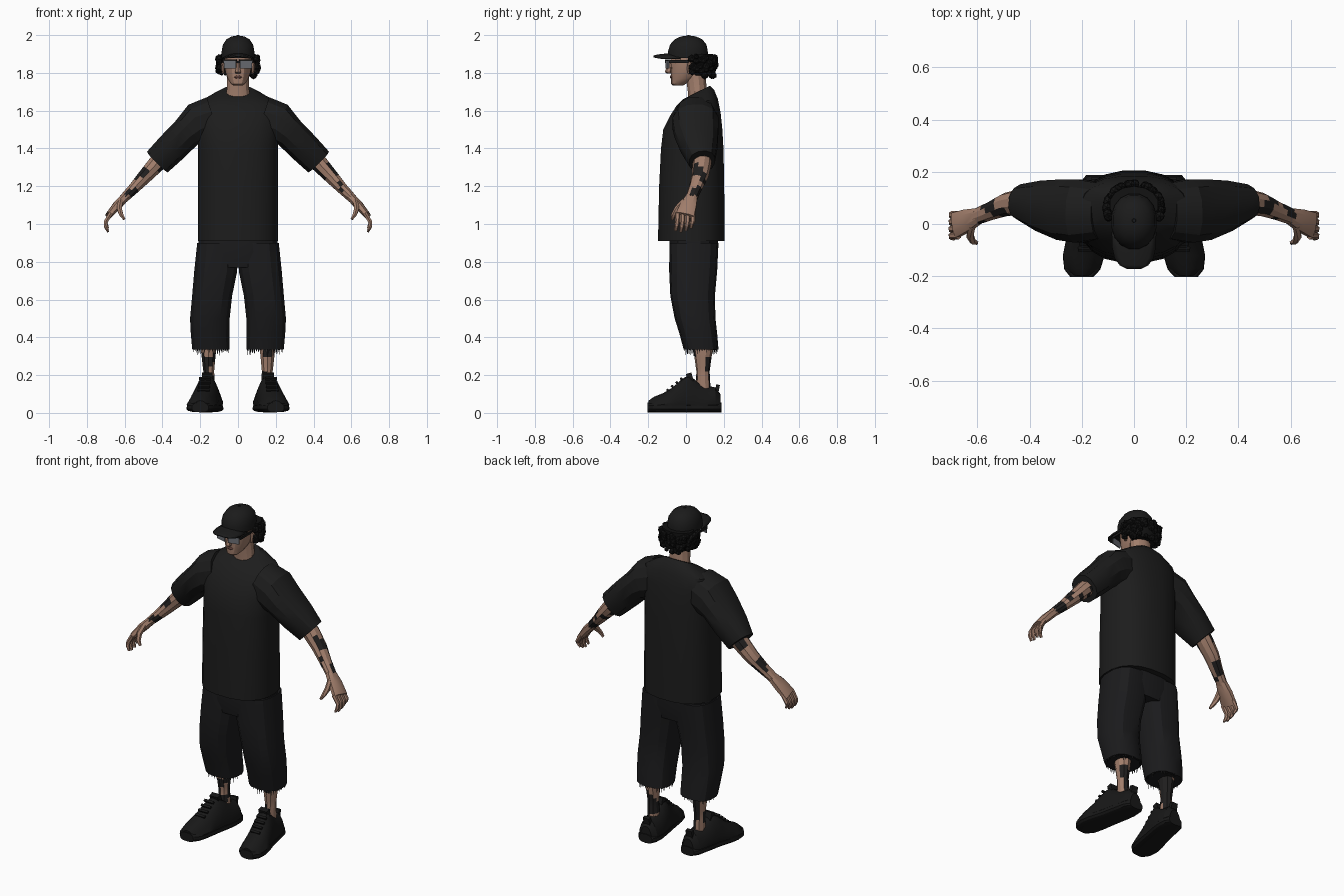
import bpy, bmesh, math, random
from mathutils import Vector, noise

random.seed(4)
if "Cube" in bpy.data.objects:
    bpy.data.objects.remove(bpy.data.objects["Cube"])
parts = []


def material(name, r, g, b):
    m = bpy.data.materials.new(name)
    m.use_nodes = True
    m.diffuse_color = (r, g, b, 1)
    node = m.node_tree.nodes["Principled BSDF"]
    node.inputs["Base Color"].default_value = (r, g, b, 1)
    node.inputs["Roughness"].default_value = 0.9
    return m


SKIN = material("skin", .36, .21, .15)
INK = material("tattoo ink", .014, .013, .013)
SHIRT = material("shirt black", .012, .012, .012)
SHORTS = material("shorts black", .011, .011, .012)
SHOE = material("shoe black", .009, .009, .009)
HAIR = material("hair black", .006, .006, .006)
CAP = material("cap black", .011, .011, .011)
LENS = material("lens grey", .15, .16, .18)
THREAD = material("frayed thread", .06, .06, .06)
LIP = material("lip", .24, .11, .09)


def finish(name, bm, mats, rule=None):
    bmesh.ops.recalc_face_normals(bm, faces=bm.faces[:])
    if rule:
        for f in bm.faces:
            f.material_index = int(rule(f.calc_center_median()))
    me = bpy.data.meshes.new(name)
    bm.to_mesh(me)
    bm.free()
    for m in mats:
        me.materials.append(m)
    ob = bpy.data.objects.new(name, me)
    bpy.context.collection.objects.link(ob)
    parts.append(ob)
    return ob


def loft(name, rings, mats, n=12, power=2, taper=0, rule=None):
    """Skin rings of (centre, half axis A, half axis B) with superellipse outlines."""
    bm = bmesh.new()
    loops = []
    for c, a, b in rings:
        loop = []
        for k in range(n):
            t = 2 * math.pi * (k + .5) / n
            u, v = [math.copysign(abs(w) ** (2 / power), w) for w in (math.cos(t), math.sin(t))]
            loop.append(bm.verts.new(c + a * u * (1 - taper * v) + b * v))
        loops.append(loop)
    for p, q in zip(loops, loops[1:]):
        for k in range(n):
            bm.faces.new((p[k], p[k - 1], q[k - 1], q[k]))
    bm.faces.new(loops[0])
    bm.faces.new(loops[-1])
    return finish(name, bm, mats, rule)


def stack(name, rows, mats, s=1, **kw):
    """Level rings: x, y, z, half width, half depth, optional slope along y."""
    rings = [(Vector((s * r[0], r[1], r[2])), Vector((r[3], 0, 0)),
              Vector((0, r[4], r[4] * (r[5] if len(r) > 5 else 0)))) for r in rows]
    return loft(name, rings, mats, **kw)


def tube(name, rows, mats, s=1, steps=1, **kw):
    """Limb along a path: x, y, z, half thickness, half depth."""
    fine = [[p + (q - p) * i / steps for p, q in zip(a, b)]
            for a, b in zip(rows, rows[1:]) for i in range(steps)] + [rows[-1]]
    pts = [Vector((s * r[0], r[1], r[2])) for r in fine]
    rings = []
    for i, r in enumerate(fine):
        t = (pts[min(i + 1, len(pts) - 1)] - pts[max(i - 1, 0)]).normalized()
        b = Vector((0, 1, 0))
        b = (b - t * b.dot(t)).normalized()
        rings.append((pts[i], b.cross(t) * r[3], b * r[4]))
    return loft(name, rings, mats, **kw)


def box(name, centre, size, mats, rot=(0, 0, 0)):
    bm = bmesh.new()
    bmesh.ops.create_cube(bm, size=1)
    bmesh.ops.scale(bm, vec=size, verts=bm.verts)
    ob = finish(name, bm, mats)
    ob.location, ob.rotation_euler = centre, rot
    return ob


def ink(limit):
    return lambda c: noise.noise(Vector((c.x * 19, c.y * 19, c.z * 14))) > limit


# Shirt body with a sloped collar
stack("shirt_body", [(0, .028, .91, .215, .178), (0, .03, 1.2, .214, .174), (0, .033, 1.4, .213, .167),
                     (0, .036, 1.5, .22, .158), (0, .05, 1.58, .222, .135, .05), (0, .06, 1.645, .205, .11, .15),
                     (0, .067, 1.685, .13, .083, .3), (0, .068, 1.703, .085, .06, .5)],
      [SHIRT], n=20, power=2.4)

# Shorts seat
stack("shorts_seat", [(0, .042, .93, .21, .13), (0, .04, .85, .215, .13), (0, .04, .77, .2, .115)],
      [SHORTS], n=16, power=2.5)

for side, s in (("left", 1), ("right", -1)):
    # Sleeve, arm and hand
    tube(side + "_sleeve", [(.13, .05, 1.56, .12, .11), (.21, .05, 1.535, .113, .125), (.27, .055, 1.485, .088, .12),
                            (.35, .07, 1.405, .086, .1), (.425, .085, 1.33, .08, .07)], [SHIRT], s, n=12, power=2.3)
    tube(side + "_arm", [(.36, .085, 1.39, .05, .05), (.43, .085, 1.32, .048, .05), (.49, .075, 1.255, .04, .045),
                         (.55, .05, 1.19, .031, .036), (.605, .028, 1.135, .025, .032)],
         [SKIN, INK], s, steps=3, n=10, rule=ink(.12))
    tube(side + "_palm", [(.595, .032, 1.145, .024, .031), (.638, .014, 1.1, .025, .045),
                          (.685, -.005, 1.045, .018, .052)], [SKIN], s, n=8, power=2.6)
    for i, name in enumerate(("index", "middle", "ring", "little")):
        y, drop = -.045 + .027 * i, (.006, 0, .006, .02)[i]
        tube(f"{side}_{name}_finger", [(.672, y, 1.058, .013, .014), (.7, y, 1.012, .012, .013),
                                       (.7, y - .005, .985 + drop, .011, .012), (.688, y - .01, .958 + drop, .006, .008)],
             [SKIN], s, n=6)
    tube(side + "_thumb", [(.622, -.005, 1.12, .015, .02), (.628, -.045, 1.08, .015, .018),
                           (.618, -.066, 1.05, .012, .013), (.602, -.072, 1.025, .007, .008)], [SKIN], s, n=6)

    # Shorts leg with frayed hem
    stack(side + "_shorts_leg", [(.108, .042, .9, .11, .13), (.118, .038, .75, .116, .127), (.137, .035, .62, .108, .118),
                                 (.149, .048, .5, .107, .108), (.148, .065, .42, .104, .1),
                                 (.144, .08, .335, .1, .092)], [SHORTS], s, n=14, power=2.5)
    bm = bmesh.new()
    for i in range(44):
        t = i * math.tau / 44
        rim = [Vector((s * (.144 + .097 * math.cos(a)), .08 + .09 * math.sin(a), .345)) for a in (t, t + .11)]
        tip = (rim[0] + rim[1]) / 2 - Vector((0, 0, random.uniform(.015, .045)))
        bm.faces.new([bm.verts.new(p) for p in (*rim, tip)])
    finish(side + "_frayed_hem", bm, [SHORTS, THREAD], lambda c: random.random() > .75)

    # Calf
    tube(side + "_calf", [(.155, .09, .42, .046, .052), (.156, .09, .32, .041, .049),
                          (.155, .09, .22, .03, .035), (.152, .09, .13, .033, .04)],
         [SKIN, INK], s, steps=4, n=10, rule=ink(.12 if s > 0 else -.08))

    # Shoe: rows of y, centre x, half width, top height
    last = [(.182, .14, .035, .1), (.155, .143, .054, .135), (.1, .148, .062, .145), (.055, .156, .064, .17),
            (.015, .164, .064, .2), (-.02, .172, .066, .18), (-.07, .184, .07, .135), (-.12, .193, .071, .105),
            (-.17, .198, .06, .085), (-.198, .2, .035, .065)]
    for name, grow, low, cap in (("shoe_upper", 0, .015, 1), ("shoe_sole", .009, .003, .055)):
        rings = []
        for y, x, w, top in last:
            z = min(top, cap) if cap < 1 else top
            rings.append((Vector((s * x, y * (1 + grow * 3), (z + low) / 2)), Vector((w + grow, 0, 0)),
                          Vector((0, 0, (z - low) / 2))))
        loft(f"{side}_{name}", rings, [SHOE], n=14, power=2.8, taper=.38 if cap == 1 else .05)
    for i in range(4):
        y = -.025 - .024 * i
        box(f"{side}_lace_{i + 1}", (s * (.173 - y * .1), y, .181 - .02 * i), (.062, .013, .012), [SHOE], (.65, 0, 0))
    box(side + "_shoe_tongue", (s * .163, .02, .188), (.055, .03, .045), [SHOE], (.3, 0, 0))
    box(side + "_heel_tab", (s * .142, .165, .125), (.04, .02, .05), [SHOE], (-.2, 0, 0))

# Neck and head
stack("neck", [(0, .065, 1.64, .075, .055), (0, .06, 1.7, .062, .052), (0, .05, 1.8, .058, .055)], [SKIN], n=12)
stack("head", [(0, -.043, 1.732, .024, .024), (0, -.032, 1.745, .04, .046, .1), (0, -.008, 1.77, .055, .072, .1),
               (0, .008, 1.805, .068, .088), (0, .012, 1.85, .074, .095), (0, .012, 1.92, .074, .095)],
      [SKIN], n=14, power=2.2)
stack("nose", [(0, -.088, 1.797, .014, .012), (0, -.094, 1.804, .018, .019), (0, -.089, 1.825, .011, .015),
               (0, -.083, 1.86, .008, .012)], [SKIN], n=6)
stack("lips", [(0, -.071, 1.77, .012, .012), (0, -.073, 1.777, .022, .014), (0, -.073, 1.785, .012, .013)],
      [LIP], n=8)

# Glasses
for side, s in (("left", 1), ("right", -1)):
    box(side + "_lens", (s * .042, -.099, 1.843), (.064, .006, .038), [LENS], (0, 0, s * .25))
    box(side + "_lens_rim", (s * .042, -.098, 1.866), (.07, .012, .008), [CAP], (0, 0, s * .25))
    box(side + "_temple", (s * .078, -.03, 1.86), (.007, .12, .014), [CAP])
    stack(side + "_ear", [(.076, .02, 1.795, .007, .01), (.08, .022, 1.815, .009, .016),
                          (.081, .025, 1.845, .009, .018), (.077, .024, 1.86, .006, .012)], [SKIN], s, n=6)
box("glasses_bridge", (0, -.106, 1.858), (.024, .008, .01), [CAP])

# Hair: solid core covered in curls around the sides and back
stack("hair_core", [(0, .082, 1.785, .072, .05), (0, .08, 1.82, .095, .066), (0, .075, 1.9, .095, .07)],
      [HAIR], n=14)
bm = bmesh.new()
for i in range(120):
    t = math.radians(random.uniform(-22, 202))
    z = random.uniform(1.785 if math.sin(t) > .3 else 1.805, 1.885)
    swell = 1 - max(0, 1.82 - z) * 3
    curl = bmesh.ops.create_icosphere(bm, subdivisions=1, radius=random.uniform(.013, .021))["verts"]
    bmesh.ops.translate(bm, verts=curl, vec=(.104 * swell * math.cos(t), .06 + .094 * swell * math.sin(t), z))
finish("hair_curls", bm, [HAIR])

# Cap crown, button and curved brim
stack("cap_crown", [(0, .01, 1.88, .088, .108), (0, .01, 1.915, .088, .107), (0, .012, 1.95, .081, .098),
                    (0, .013, 1.978, .062, .074), (0, .013, 1.993, .034, .04), (0, .013, 1.997, .008, .01)],
      [CAP], n=16, power=2.15)
stack("cap_button", [(0, .013, 1.993, .01, .01), (0, .013, 2, .006, .006)], [CAP], n=8)
bm = bmesh.new()
rows = []
for y, w, z in ((-.03, .084, 1.9), (-.09, .082, 1.9), (-.13, .073, 1.896), (-.157, .054, 1.892), (-.172, .024, 1.888)):
    rows.append([bm.verts.new((w * u / 4, y, z - .022 * (w * u / 4 / .08) ** 2)) for u in range(-4, 5)])
for p, q in zip(rows, rows[1:]):
    for k in range(8):
        bm.faces.new((p[k], p[k + 1], q[k + 1], q[k]))
brim = finish("cap_brim", bm, [CAP])
thick = brim.modifiers.new("thickness", "SOLIDIFY")
thick.thickness, thick.offset = .008, 0

# Soft shading with crisp edges
bpy.ops.object.select_all(action="DESELECT")
for ob in parts:
    ob.select_set(True)
bpy.context.view_layer.objects.active = parts[0]
bpy.ops.object.shade_smooth_by_angle(angle=math.radians(28))
